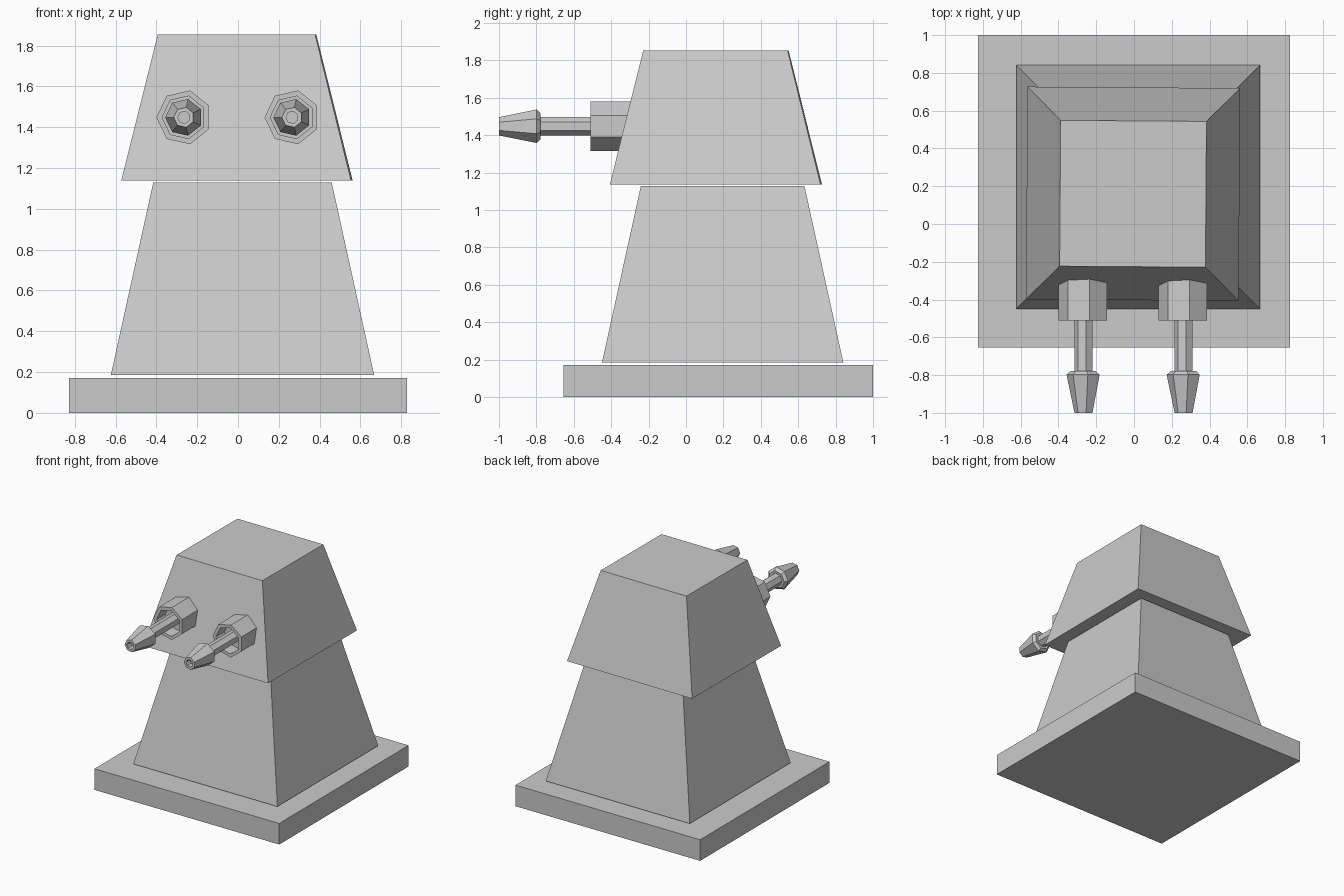
import bpy, bmesh
from math import cos, sin, pi, radians
from mathutils import Matrix

if "Cube" in bpy.data.objects:
    bpy.data.objects.remove(bpy.data.objects["Cube"])


def finish(name, bm):
    bmesh.ops.recalc_face_normals(bm, faces=bm.faces)
    mesh = bpy.data.meshes.new(name)
    bm.to_mesh(mesh)
    bm.free()
    obj = bpy.data.objects.new(name, mesh)
    bpy.context.collection.objects.link(obj)
    return obj


def frustum(name, cx, cy, z0, z1, half0, half1, turn=0):
    """Closed square block tapering from half-width half0 to half1."""
    bm = bmesh.new()
    bmesh.ops.create_cone(
        bm, cap_ends=True, segments=4, depth=z1 - z0,
        radius1=half0 * 2 ** 0.5, radius2=half1 * 2 ** 0.5,
        matrix=Matrix.Rotation(pi / 4 + radians(turn), 4, 'Z'))
    obj = finish(name, bm)
    obj.location = (cx, cy, (z0 + z1) / 2)
    return obj


def lathe(name, cx, cz, profile, sides=7):
    """Closed solid from (y, radius) rings around an axis along y, capped at both ends."""
    bm = bmesh.new()
    rings = []
    for y, r in profile:
        angles = [pi + 2 * pi * i / sides for i in range(sides)]
        rings.append([bm.verts.new((r * cos(a), y, r * sin(a))) for a in angles])
    for a, b in zip(rings, rings[1:]):
        for i in range(sides):
            j = (i + 1) % sides
            bm.faces.new((a[i], a[j], b[j], b[i]))
    bm.faces.new(rings[0])
    bm.faces.new(rings[-1])
    obj = finish(name, bm)
    obj.location = (cx, 0, cz)
    return obj


# Base slab, tapered tower and slightly turned head
base = frustum("base_slab", 0, 0.173, 0, 0.171, 0.827, 0.827)
frustum("tower_body", 0.022, 0.196, 0.186, 1.13, 0.645, 0.437)
frustum("turret_head", -0.005, 0.16, 1.138, 1.853, 0.563, 0.386, turn=-0.4)

# Twin guns: recessed housing, then barrel with a flared hollow muzzle
housing = [(-0.26, 0.135), (-0.51, 0.135), (-0.51, 0.107), (-0.40, 0.107)]
barrel = [(-0.30, 0.05), (-0.78, 0.05), (-0.778, 0.07), (-0.798, 0.092),
          (-1.0, 0.05), (-1.0, 0.03), (-0.95, 0.03)]
for side, x in (("left", -0.265), ("right", 0.265)):
    lathe(side + "_gun_housing", x, 1.448, housing)
    lathe(side + "_gun_barrel", x, 1.448, barrel)
